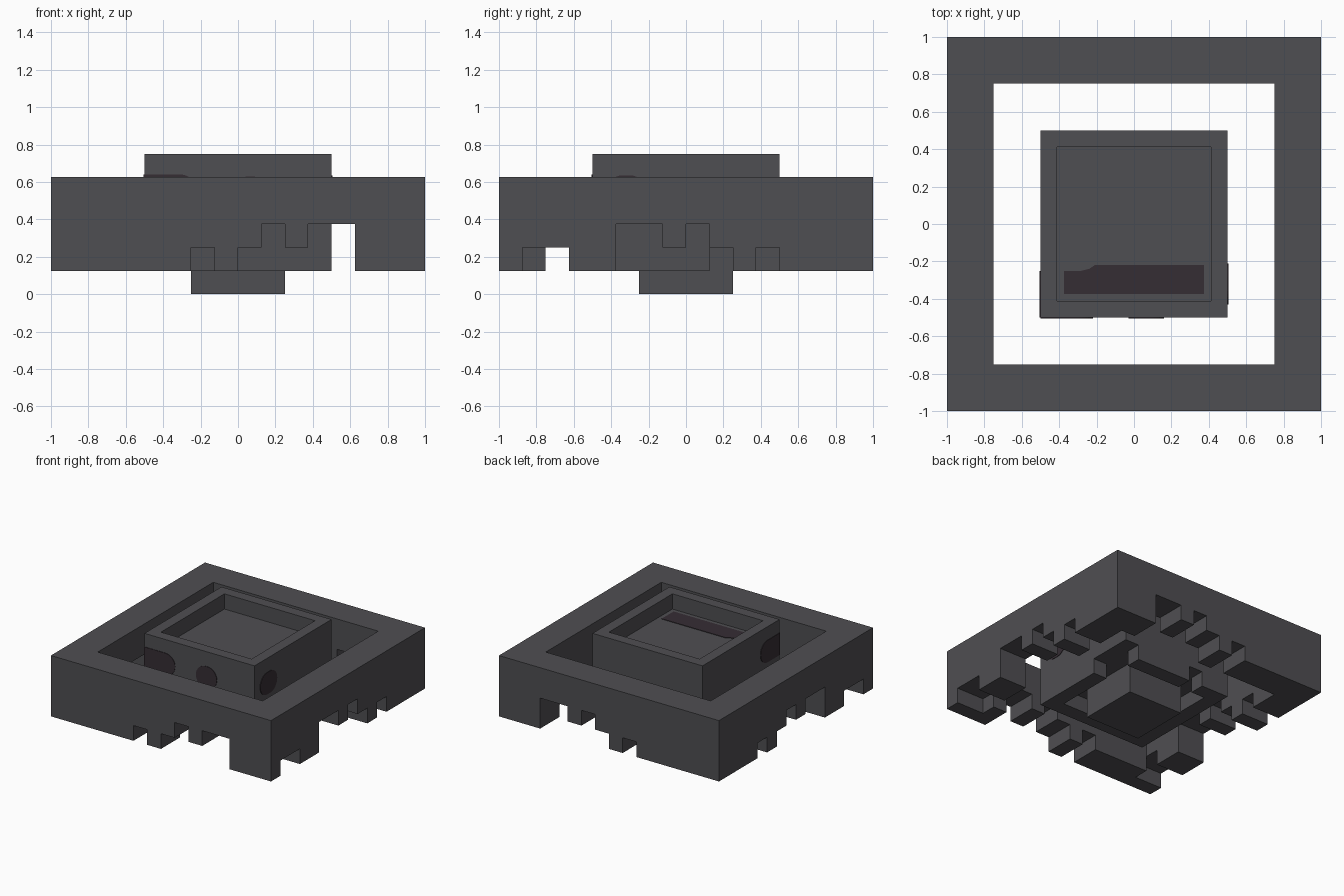
import bpy, bmesh
from math import sin, cos, pi

cube = bpy.data.objects.get("Cube")
if cube:
    bpy.data.objects.remove(cube, do_unlink=True)


def material(name, rgb):
    m = bpy.data.materials.new(name)
    m.use_nodes = True
    m.diffuse_color = (*rgb, 1)
    m.node_tree.nodes["Principled BSDF"].inputs["Base Color"].default_value = (*rgb, 1)
    return m


STONE = material("dark grey stone", (0.078, 0.077, 0.084))
STAIN = material("dark plum stain", (0.036, 0.026, 0.034))


def finish(name, bm, mat):
    bmesh.ops.recalc_face_normals(bm, faces=bm.faces)
    mesh = bpy.data.meshes.new(name)
    bm.to_mesh(mesh)
    bm.free()
    mesh.materials.append(mat)
    obj = bpy.data.objects.new(name, mesh)
    bpy.context.collection.objects.link(obj)
    return obj


def prism(name, outline, axis, a, b, mat=STONE):
    """Extrude a flat outline along an axis from a to b."""
    place = {"x": lambda u, v: (a, u, v),
             "y": lambda u, v: (u, a, v),
             "z": lambda u, v: (u, v, a)}[axis]
    shift = [b - a if axis == k else 0 for k in "xyz"]
    bm = bmesh.new()
    face = bm.faces.new([bm.verts.new(place(u, v)) for u, v in outline])
    ext = bmesh.ops.extrude_face_region(bm, geom=[face], use_keep_orig=True)
    moved = [g for g in ext["geom"] if isinstance(g, bmesh.types.BMVert)]
    bmesh.ops.translate(bm, verts=moved, vec=shift)
    return finish(name, bm, mat)


def rect(u0, u1, v0, v1):
    return [(u0, v0), (u1, v0), (u1, v1), (u0, v1)]


def stepped(start, steps, top):
    """Wall outline with a stepped lower edge; steps are (end, height)."""
    pts, u = [(start, top)], start
    for end, z in steps:
        pts += [(u, z), (end, z)]
        u = end
    return pts + [(u, top)]


# Outer frame with a worn, notched underside
LOW, MID, HIGH = 0.125, 0.25, 0.375
side_steps = [(-0.875, LOW), (-0.625, MID), (-0.375, LOW), (-0.125, HIGH), (0, MID),
              (0.125, HIGH), (0.25, MID), (0.375, LOW), (0.5, MID), (1, LOW)]
front_steps = [(-0.25, LOW), (-0.125, MID), (0, LOW), (0.125, MID), (0.25, HIGH),
               (0.375, MID), (0.625, HIGH), (0.75, LOW)]
for name, axis, start, steps, a in (
        ("frame_right", "x", -1, side_steps, -1), ("frame_left", "x", -1, side_steps, 0.75),
        ("frame_front", "y", -0.75, front_steps, -1), ("frame_back", "y", -0.75, front_steps, 0.75)):
    prism(name, stepped(start, steps, 0.625), axis, a, a + 0.25)

# Central block with a shallow square recess in its top
bm = bmesh.new()
bmesh.ops.create_cube(bm, size=1)
bmesh.ops.translate(bm, verts=bm.verts, vec=(0, 0, 0.5))
for v in bm.verts:
    v.co.z = 0.75 if v.co.z > 0.5 else MID
top = max(bm.faces, key=lambda f: f.calc_center_median().z)
bmesh.ops.inset_region(bm, faces=[top], thickness=0.125)
ext = bmesh.ops.extrude_face_region(bm, geom=[top])
bmesh.ops.translate(bm, vec=(0, 0, -0.125),
                    verts=[g for g in ext["geom"] if isinstance(g, bmesh.types.BMVert)])
if top.is_valid:
    bmesh.ops.delete(bm, geom=[top], context="FACES_ONLY")
finish("central_block", bm, STONE)

# Broken lower rim of the block
for name, area in (("rim_left", (0.375, 0.5, -0.5, 0.125)),
                   ("rim_right", (-0.5, -0.375, -0.5, 0.5)),
                   ("rim_front", (-0.375, 0.375, -0.5, -0.375)),
                   ("rim_back", (-0.125, 0.375, 0.375, 0.5)),
                   ("rim_back_corner", (-0.375, -0.25, 0.375, 0.5))):
    prism(name, rect(*area), "z", LOW, MID)

# Foot
prism("foot", rect(-0.25, 0.25, -0.25, 0.25), "z", 0, MID)


def blob(u0, u1, v, r, square_start=False):
    """Rounded outline, optionally cut square at its outer end."""
    arc = [(k - 8) * pi / 16 for k in range(17)]
    pts = [(u1 - r + r * cos(t), v + r * sin(t)) for t in arc]
    if square_start:
        return pts + [(u0, v + r), (u0, v - r)]
    return pts + [(u0 + r - r * cos(t), v - r * sin(t)) for t in arc[1:-1]]


# Thin stains on the block sides and in the recess
T = 0.004
prism("front_corner_stain", blob(-0.5, -0.22, 0.55, 0.09, True), "y", -0.5 - T, -0.5, STAIN)
prism("front_spot", blob(-0.03, 0.16, 0.54, 0.09), "y", -0.5 - T, -0.5, STAIN)
prism("left_spot", blob(-0.43, -0.21, 0.545, 0.09), "x", 0.5, 0.5 + T, STAIN)
prism("right_corner_stain", blob(-0.5, -0.25, 0.55, 0.09, True), "x", -0.5 - T, -0.5, STAIN)
recess_outline = [(-0.375, -0.375), (0.375, -0.375), (0.375, -0.22), (-0.21, -0.22),
                  (-0.24, -0.24), (-0.28, -0.25), (-0.375, -0.25)]
prism("recess_stain", recess_outline, "z", 0.625, 0.625 + T, STAIN)
